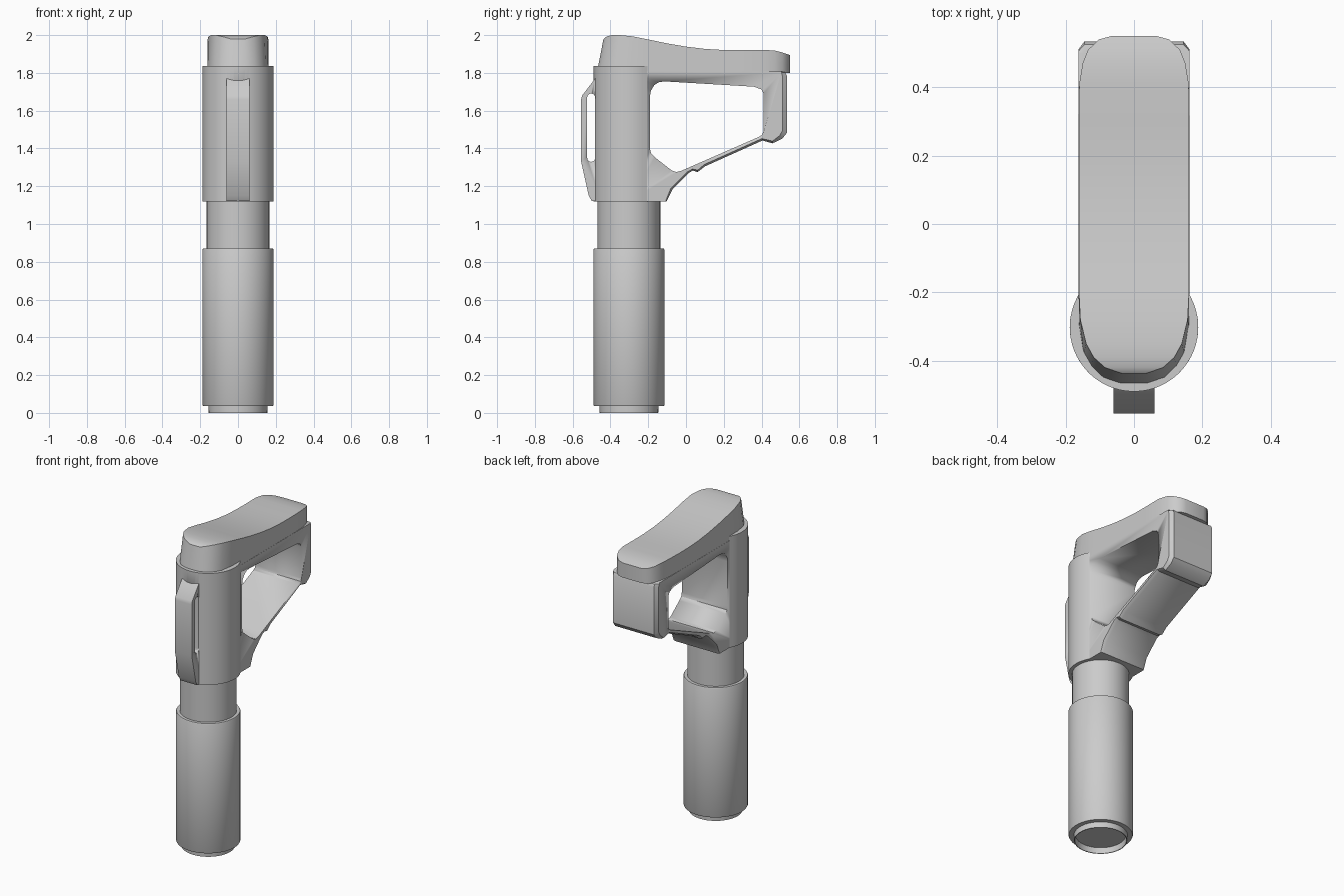
import bpy, bmesh, math

TUBE_Y = -0.302


def finish(bm, name, angle=30):
    bmesh.ops.recalc_face_normals(bm, faces=bm.faces)
    me = bpy.data.meshes.new(name)
    bm.to_mesh(me)
    bm.free()
    ob = bpy.data.objects.new(name, me)
    bpy.context.collection.objects.link(ob)
    bpy.ops.object.select_all(action='DESELECT')
    ob.select_set(True)
    bpy.context.view_layer.objects.active = ob
    bpy.ops.object.shade_smooth_by_angle(angle=math.radians(angle))
    return ob


def loft(name, loops):
    """Closed solid through equal-length loops of 3D points."""
    bm = bmesh.new()
    rings = [[bm.verts.new(p) for p in lp] for lp in loops]
    n = len(rings[0])
    for a, b in zip(rings, rings[1:]):
        for i in range(n):
            j = (i + 1) % n
            bm.faces.new((a[i], a[j], b[j], b[i]))
    bm.faces.new(rings[0])
    bm.faces.new(rings[-1])
    return finish(bm, name)


def side_prism(name, pts, half):
    """Side profile (y, z) extruded across x."""
    return loft(name, [[(x, y, z) for y, z in pts] for x in (-half, half)])


def turned(name, prof, n=48):
    """Solid of revolution about the tube axis from (radius, z)."""
    return loft(name, [[(r * math.cos(2 * math.pi * i / n),
                         TUBE_Y + r * math.sin(2 * math.pi * i / n), z)
                        for i in range(n)] for r, z in prof])


def cut(ob, cutter):
    m = ob.modifiers.new("cut", 'BOOLEAN')
    m.operation, m.solver, m.object = 'DIFFERENCE', 'EXACT', cutter
    bpy.context.view_layer.objects.active = ob
    bpy.ops.object.modifier_apply(modifier=m.name)


# Lower tube: recessed end plug, outer sleeve and exposed inner tube
turned("end_plug", [(0.145, 0.045), (0.15, 0.0), (0.155, 0.0), (0.157, 0.06)])
turned("lower_sleeve", [(0.165, 0.036), (0.185, 0.036), (0.188, 0.042),
                        (0.188, 0.864), (0.185, 0.87), (0.15, 0.87)])
turned("inner_tube", [(0.166, 0.85), (0.166, 1.15)])

# Upper sleeve: round at the front, tapering into the frame behind
arc = [math.radians(-202 + 224 * i / 36) for i in range(37)]
plan = [(0.188 * math.cos(a), TUBE_Y + 0.188 * math.sin(a)) for a in arc]
plan += [(0.162, -0.205), (-0.162, -0.205)]
sleeve = loft("upper_sleeve", [[(x, y, z) for x, y in plan] for z in (1.12, 1.836)])

# Sling loop on the front
sling = side_prism("sling_loop", [
    (-0.45, 1.80), (-0.485, 1.765), (-0.55, 1.68), (-0.555, 1.66), (-0.555, 1.33),
    (-0.515, 1.15), (-0.498, 1.121), (-0.45, 1.121)], 0.06)
slot_pts = []
for zc, start in ((1.67, 0), (1.35, 180)):
    for k in range(9):
        a = math.radians(start + k * 22.5)
        slot_pts.append((-0.502 + 0.021 * math.cos(a), zc + 0.021 * math.sin(a)))
slot = side_prism("slot_cutter", slot_pts, 0.3)
cut(sling, slot)
cut(sleeve, slot)
bpy.data.objects.remove(slot)

# Stock frame: outline (y, z) with edge-bevel offsets (dy, dz)
outline = [
    (-0.30, 1.12, 0, 0), (-0.103, 1.12, -0.005, 0), (-0.07, 1.185, -0.01, 0.005),
    (0.015, 1.27, -0.005, 0.008), (0.035, 1.283, 0, 0.008), (0.062, 1.275, 0, 0.01),
    (0.10, 1.305, -0.003, 0.01), (0.405, 1.442, -0.003, 0.01), (0.458, 1.427, 0, 0.012),
    (0.51, 1.452, -0.015, 0.015), (0.534, 1.482, -0.024, 0.01), (0.534, 1.785, -0.024, 0),
    (0.525, 1.803, -0.02, 0), (0.50, 1.808, 0, 0), (-0.30, 1.808, 0, 0)]
frame = loft("stock_frame", [
    [(x, y + k * dy, z + k * dz) for y, z, dy, dz in outline]
    for x, k in ((-0.163, 1), (-0.145, 0), (0.145, 0), (0.163, 1))])
window = side_prism("window_cutter", [
    (-0.19, 1.395), (-0.184, 1.372), (-0.165, 1.353), (-0.075, 1.283), (-0.05, 1.275),
    (-0.024, 1.282), (0.385, 1.461), (0.403, 1.472), (0.41, 1.49), (0.41, 1.69),
    (0.40, 1.712), (0.36, 1.727), (-0.115, 1.755), (-0.145, 1.75), (-0.168, 1.735),
    (-0.186, 1.705), (-0.19, 1.68)], 0.3)
cut(frame, window)
bpy.data.objects.remove(window)

# Shoulder pad: rows of top (y, half width, z) and base (y, half width)
rows = [
    (-0.437, 0.035, 1.979, -0.472, 0.04), (-0.42, 0.085, 1.993, -0.455, 0.09),
    (-0.39, 0.118, 2.0, -0.42, 0.125), (-0.35, 0.14, 2.0, -0.38, 0.148),
    (-0.28, 0.157, 1.993, -0.30, 0.161), (-0.20, 0.161, 1.977, -0.20, 0.162),
    (-0.10, 0.161, 1.956, -0.10, 0.162), (0.0, 0.161, 1.939, 0.0, 0.162),
    (0.10, 0.161, 1.927, 0.10, 0.162), (0.20, 0.161, 1.921, 0.20, 0.162),
    (0.30, 0.161, 1.92, 0.30, 0.162), (0.41, 0.16, 1.922, 0.41, 0.16),
    (0.47, 0.15, 1.918, 0.47, 0.15), (0.51, 0.134, 1.908, 0.51, 0.134),
    (0.54, 0.102, 1.898, 0.54, 0.102), (0.55, 0.065, 1.894, 0.55, 0.065)]
loft("shoulder_pad", [[(-w, y, z), (w, y, z), (wb, yb, 1.80), (-wb, yb, 1.80)]
                      for y, w, z, yb, wb in rows])
